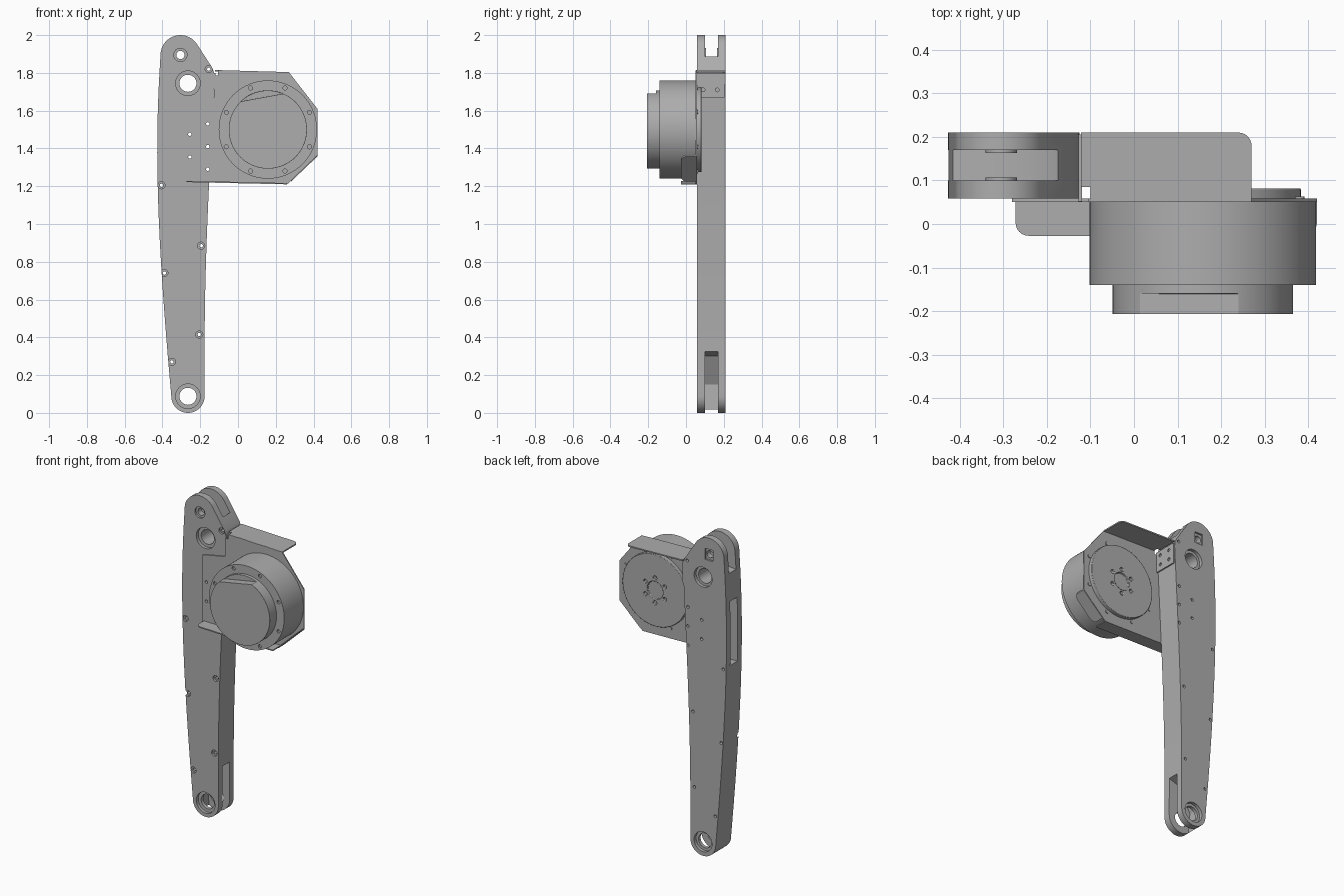
import bpy, bmesh
from math import cos, sin, pi, radians
from mathutils import Vector
from mathutils.geometry import interpolate_bezier

cube = bpy.data.objects.get("Cube")
if cube:
    bpy.data.objects.remove(cube, do_unlink=True)

grey = bpy.data.materials.new("machined grey")
grey.use_nodes = True
grey.diffuse_color = (0.42, 0.42, 0.42, 1)
grey.node_tree.nodes["Principled BSDF"].inputs["Base Color"].default_value = grey.diffuse_color


def prism(name, pts, a, b, axis="y"):
    """Extrude a 2D profile from a to b along the y or z axis."""
    bm = bmesh.new()
    place = (lambda p, d: (p[0], d, p[1])) if axis == "y" else (lambda p, d: (p[0], p[1], d))
    lo = [bm.verts.new(place(p, a)) for p in pts]
    hi = [bm.verts.new(place(p, b)) for p in pts]
    bm.faces.new(lo)
    bm.faces.new(hi)
    for i in range(len(pts)):
        j = (i + 1) % len(pts)
        bm.faces.new((lo[i], lo[j], hi[j], hi[i]))
    bmesh.ops.recalc_face_normals(bm, faces=bm.faces)
    me = bpy.data.meshes.new(name)
    bm.to_mesh(me)
    bm.free()
    me.materials.append(grey)
    ob = bpy.data.objects.new(name, me)
    bpy.context.collection.objects.link(ob)
    return ob


def arc(c, r, start, end, n=24):
    angles = [radians(start + (end - start) * i / n) for i in range(n + 1)]
    return [(c[0] + r * cos(t), c[1] + r * sin(t)) for t in angles]


def curve(*pts):
    found = interpolate_bezier(*[Vector((x, 0, z)) for x, z in pts], 16)
    return [(v.x, v.z) for v in found]


def disc(name, c, r, a, b, n=24):
    return prism(name, arc(c, r, 0, 360, n)[:-1], a, b)


def box(name, x0, x1, y0, y1, z0, z1):
    return prism(name, [(x0, z0), (x1, z0), (x1, z1), (x0, z1)], y0, y1)


def activate(ob):
    bpy.ops.object.select_all(action="DESELECT")
    ob.select_set(True)
    bpy.context.view_layer.objects.active = ob


def cut(ob, *cutters):
    for c in cutters:
        c.hide_render = True
        activate(ob)
        m = ob.modifiers.new("cut", "BOOLEAN")
        m.operation, m.solver, m.object = "DIFFERENCE", "EXACT", c
        bpy.ops.object.modifier_apply(modifier=m.name)
        bpy.data.objects.remove(c, do_unlink=True)


def finish(ob, bevel=0):
    activate(ob)
    if bevel:
        m = ob.modifiers.new("edge", "BEVEL")
        m.width, m.segments, m.limit_method = bevel, 2, "ANGLE"
        m.angle_limit = radians(50)
    bpy.ops.object.shade_smooth_by_angle(angle=radians(30))


def ring_points(c, r, n, offset=0):
    return [arc(c, r, k * 360 / n + offset, 360, 1)[0] for k in range(n)]


# Arm body with tapered curved outline
FRONT, BACK = 0.058, 0.21
SLOT = (0.10, 0.17)
pivot_low, pivot_mid, pivot_top = (-0.265, 0.088), (-0.265, 1.745), (-0.305, 1.895)
outline = arc(pivot_low, 0.088, 185, 358)
outline += curve((-0.177, 0.12), (-0.18, 0.7), (-0.165, 1.0), (-0.125, 1.78))
outline += [(-0.128, 1.805), (-0.135, 1.825)] + arc(pivot_top, 0.105, 33, 178)
outline += curve((-0.411, 1.88), (-0.435, 1.5), (-0.445, 1.1), (-0.354, 0.1))
arm = prism("arm_body", outline, FRONT, BACK)

# Fork slots at both ends and the long side pocket
cut(arm,
    prism("top_slot", [(-0.5, 1.78), (-0.36, 1.8), (-0.24, 1.83), (-0.17, 1.89),
                       (-0.1, 1.89), (-0.1, 2.1), (-0.5, 2.1)], *SLOT),
    prism("low_slot", [(-0.1, 0.35), (-0.25, 0.3), (-0.33, 0.15), (-0.31, -0.1), (-0.1, -0.1)], *SLOT),
    box("side_pocket", -0.5, -0.37, *SLOT, 1.22, 1.62))

# Pivot bores with counterbores on both faces
for c in (pivot_low, pivot_mid):
    cut(arm, disc("bore", c, 0.045, 0, 0.3, 40),
        disc("front_seat", c, 0.065, 0, FRONT + 0.02, 40),
        disc("back_seat", c, 0.062, BACK - 0.02, 0.3, 40))
cut(arm, disc("bore", pivot_top, 0.022, 0, 0.3),
    disc("front_seat", pivot_top, 0.035, 0, FRONT + 0.012),
    box("nut_pocket", -0.333, -0.277, BACK - 0.012, 0.3, 1.86, 1.93))

# Screw holes along the arm edges
screws = [(-0.405, 1.205), (-0.195, 0.885), (-0.39, 0.74), (-0.205, 0.415), (-0.35, 0.27), (-0.155, 1.82)]
for c in screws:
    cut(arm, disc("hole", c, 0.009, 0, 0.3, 16), disc("seat", c, 0.019, 0, FRONT + 0.012, 20))
mounts = [(-0.255, 1.475), (-0.255, 1.355), (-0.16, 1.53), (-0.16, 1.41), (-0.16, 1.29)]
for c in mounts:
    cut(arm, disc("hole", c, 0.009, 0, 0.3, 16))
finish(arm)

# Spacer rings inside the top fork
for i, y in enumerate((SLOT[0], SLOT[1] - 0.007)):
    ring = disc("fork_spacer_%d" % (i + 1), pivot_top, 0.036, y, y + 0.007, 32)
    cut(ring, disc("hole", pivot_top, 0.022, 0, 0.3))
    finish(ring)

# Motor bracket plate
hub = (0.158, 1.5)
plate = prism("bracket_plate", [(-0.28, 1.222), (0.26, 1.21), (0.42, 1.36), (0.42, 1.61), (0.27, 1.803),
                                (-0.105, 1.813), (-0.105, 1.785), (-0.125, 1.785), (-0.125, 1.67),
                                (-0.28, 1.64)], 0.051, FRONT)
for c in mounts:
    cut(plate, disc("hole", c, 0.009, 0, 0.3, 16))
finish(plate)

# Bent bracket flanges: top runs back, bottom and corner run forward
top = prism("top_flange", [(-0.1, 0.052), (0.27, 0.052)] + arc((0.24, 0.18), 0.03, 0, 90, 6)
            + [(-0.122, BACK), (-0.122, 0.085), (-0.1, 0.085)], 1.803, 1.811, "z")
for v in top.data.vertices:
    v.co.z += 0.004 - (v.co.x + 0.12) * 0.028
finish(top)
bottom = prism("bottom_flange", [(0.26, 0.056), (-0.272, 0.056)] + arc((-0.242, 0.003), 0.03, 180, 270, 6)
               + [(0.26, -0.027)], 1.21, 1.217, "z")
for v in bottom.data.vertices:
    v.co.z += (0.26 - v.co.x) * 0.022
finish(bottom)
corner = prism("corner_flange", [(0.28, 0.056), (0.42, 0.056)] + arc((0.39, 0.003), 0.03, 0, -90, 6)
               + arc((0.31, 0.003), 0.03, 270, 180, 6), 0, 0.008, "z")
for v in corner.data.vertices:
    v.co.z += 1.21 + (v.co.x - 0.265) * 0.95
finish(corner)

# Side tab screwed to the arm edge
tab = box("side_tab", -0.127, -0.119, 0.052, 0.205, 1.67, 1.80)
for y in (0.09, 0.165):
    for z in (1.71, 1.77):
        hole = disc("hole", (0, 0), 0.01, -0.05, 0.05, 16)
        hole.rotation_euler.z = pi / 2
        hole.location = (-0.123, y, z)
        bpy.context.view_layer.update()
        cut(tab, hole)
finish(tab)

# Motor drum with bolt holes in its front rim
drum = disc("motor_drum", hub, 0.26, -0.14, 0.051, 96)
for c in ring_points(hub, 0.238, 8, 22.5):
    cut(drum, disc("hole", c, 0.011, -0.3, -0.13, 16))
finish(drum)

# Front cap with slanted flat
cap = disc("motor_cap", hub, 0.207, -0.207, -0.139, 96)
cut(cap, prism("flat", [(-0.1, 1.628), (0.36, 1.712), (0.36, 1.9), (-0.1, 1.9)], -0.3, -0.16))
finish(cap, 0.003)

# Rear output disc with hub bore and bolt ring
rear = disc("output_disc", hub, 0.225, 0.05, 0.082, 96)
cut(rear, disc("bore", hub, 0.055, 0.07, 0.1, 40))
for c in ring_points(hub, 0.078, 6, 30):
    cut(rear, disc("hole", c, 0.012, 0.07, 0.1, 16))
finish(rear, 0.004)

# Bolt heads on the rear of the bracket
for i, c in enumerate(ring_points(hub, 0.241, 8, 22.5)):
    finish(disc("rear_bolt_%d" % (i + 1), c, 0.011, 0.055, 0.063, 16))
